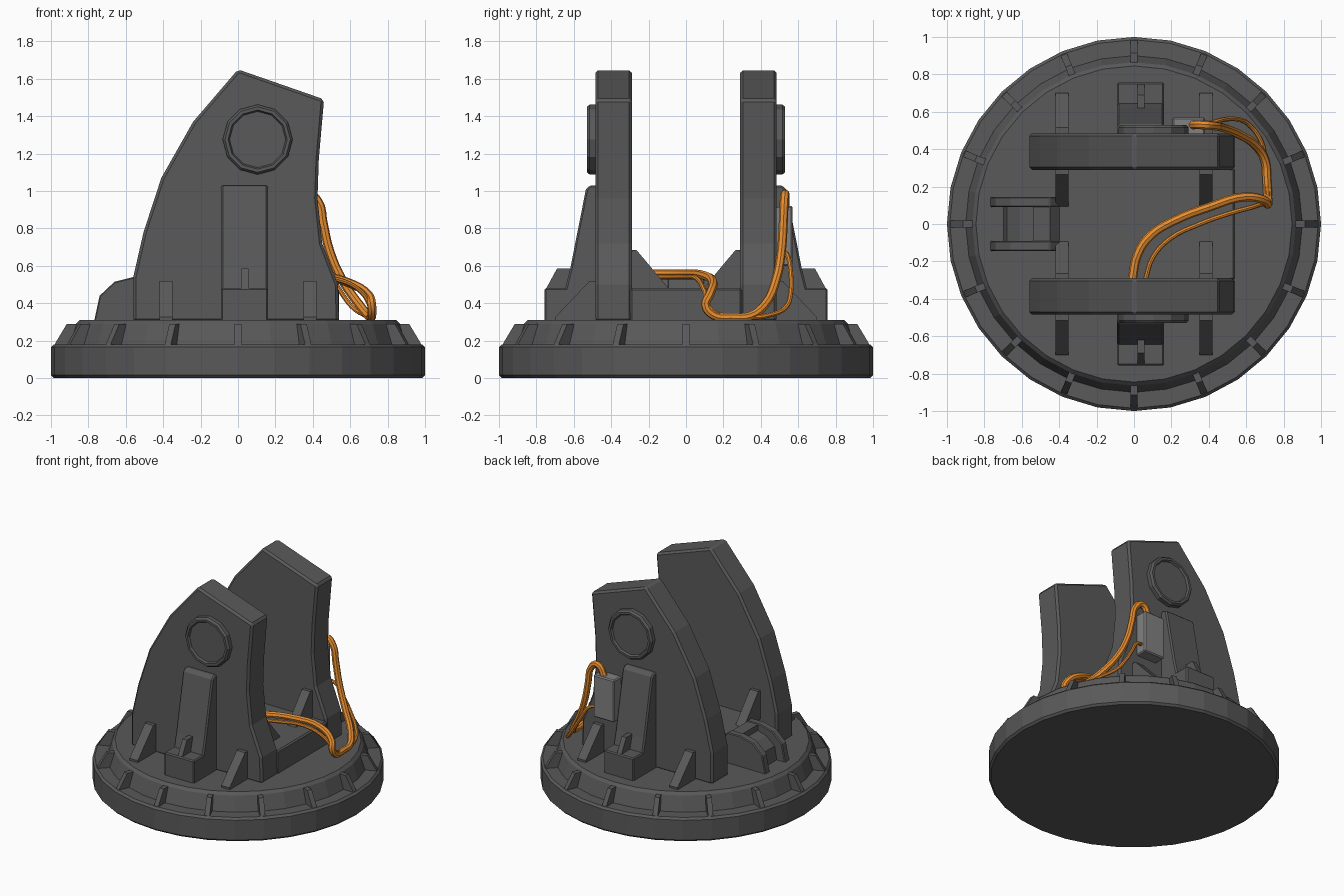
import bpy, bmesh, math
from mathutils import Matrix, Vector

if "Cube" in bpy.data.objects:
    bpy.data.objects.remove(bpy.data.objects["Cube"])


def material(name, rgb):
    m = bpy.data.materials.new(name)
    m.diffuse_color = (*rgb, 1)
    m.use_nodes = True
    m.node_tree.nodes["Principled BSDF"].inputs["Base Color"].default_value = m.diffuse_color
    return m


DARK = material("dark_grey", (0.10, 0.10, 0.10))
LIGHT = material("mid_grey", (0.22, 0.22, 0.22))
ORANGE = material("orange", (0.80, 0.27, 0.03))


def finish(bm, name, mat=DARK, bevel=0, mirror=""):
    bmesh.ops.recalc_face_normals(bm, faces=bm.faces)
    me = bpy.data.meshes.new(name)
    bm.to_mesh(me)
    bm.free()
    me.materials.append(mat)
    ob = bpy.data.objects.new(name, me)
    bpy.context.collection.objects.link(ob)
    if bevel:
        b = ob.modifiers.new("bevel", "BEVEL")
        b.width, b.segments, b.limit_method = bevel, 1, "ANGLE"
        b.angle_limit = math.radians(35)
    if mirror:
        m = ob.modifiers.new("mirror", "MIRROR")
        m.use_axis = ["x" in mirror, "y" in mirror, False]
        m.use_mirror_merge = False
    return ob


def prism(name, pts, axis, a, b, **kw):
    """Extrude a profile: axis y takes (x, z) points, axis x takes (y, z) points."""
    bm = bmesh.new()
    def place(p, t):
        return (p[0], t, p[1]) if axis == "y" else (t, p[0], p[1])
    lo = [bm.verts.new(place(p, a)) for p in pts]
    hi = [bm.verts.new(place(p, b)) for p in pts]
    bm.faces.new(lo)
    bm.faces.new(hi)
    for i in range(len(pts)):
        j = (i + 1) % len(pts)
        bm.faces.new((lo[i], lo[j], hi[j], hi[i]))
    return finish(bm, name, **kw)


def box(name, x0, x1, y0, y1, z0, z1, **kw):
    return prism(name, [(x0, z0), (x1, z0), (x1, z1), (x0, z1)], "y", y0, y1, **kw)


def lathe(name, profile, n, matrix=Matrix(), **kw):
    """Revolve (radius, height) points, capping both ends."""
    bm = bmesh.new()
    rings = [[bm.verts.new(matrix @ Vector((r * math.cos(k * math.tau / n),
                                            r * math.sin(k * math.tau / n), z)))
              for k in range(n)] for r, z in profile]
    bm.faces.new(rings[0])
    bm.faces.new(rings[-1])
    for u, v in zip(rings, rings[1:]):
        for k in range(n):
            j = (k + 1) % n
            bm.faces.new((u[k], u[j], v[j], v[k]))
    return finish(bm, name, **kw)


# Turntable base with raised platform
lathe("base", [(0.985, 0), (1, 0.015), (1, 0.165), (0.985, 0.18), (0.90, 0.18),
               (0.865, 0.29), (0.845, 0.31)], 32)

# Ring of small fins around the platform
for i in range(16):
    fin = prism("base_fin", [(0.84, 0.17), (0.985, 0.17), (0.975, 0.19),
                             (0.915, 0.29), (0.84, 0.29)], "y", -0.018, 0.018)
    fin.rotation_euler.z = i * math.tau / 16

# Pair of tall side walls
prism("side_wall", [(-0.56, 0.3), (-0.56, 0.54), (-0.505, 0.78), (-0.41, 1.07),
                    (-0.24, 1.37), (0, 1.65), (0.46, 1.49), (0.432, 1.17),
                    (0.425, 0.96), (0.45, 0.72), (0.535, 0.5), (0.54, 0.3)],
      "y", 0.29, 0.485, bevel=0.015, mirror="y")

# Floor between the walls
box("cradle_floor", -0.41, 0.54, -0.3, 0.3, 0.3, 0.48, bevel=0.01)

# Pivot bosses, with a shallow recessed face
lathe("pivot_boss", [(0.187, 0), (0.187, 0.075), (0.175, 0.09), (0.158, 0.09),
                     (0.150, 0.075)], 12,
      Matrix.Translation((0.105, 0.44, 1.275)) @ Matrix.Rotation(-math.pi / 2, 4, "X"),
      mirror="y")

# Sloped buttress, foot block and tab on each outer face
prism("buttress", [(0.46, 0.3), (0.645, 0.3), (0.645, 0.48), (0.62, 0.58),
                   (0.535, 1.01), (0.515, 1.03), (0.46, 1.03)],
      "x", -0.09, 0.16, bevel=0.01, mirror="y")
box("foot_block", -0.09, 0.16, 0.5, 0.757, 0.3, 0.48, bevel=0.008, mirror="y")
prism("foot_tab", [(0.6, 0.47), (0.752, 0.47), (0.69, 0.585), (0.6, 0.585)],
      "x", 0.018, 0.055, mirror="y")

# Gussets outside and inside the walls
prism("outer_gusset", [(0.47, 0.3), (0.70, 0.3), (0.70, 0.325), (0.515, 0.52),
                       (0.47, 0.52)], "x", 0.35, 0.42, mirror="xy")
prism("inner_gusset", [(0.30, 0.47), (0.085, 0.47), (0.265, 0.685), (0.30, 0.685)],
      "x", 0.35, 0.42, mirror="xy")

# Stepped bracket at the left end: two cheeks around a lower channel
prism("bracket_cheek", [(-0.77, 0.3), (-0.74, 0.44), (-0.66, 0.515), (-0.56, 0.54),
                        (-0.45, 0.54), (-0.39, 0.475), (-0.39, 0.3)],
      "y", 0.09, 0.145, bevel=0.006, mirror="y")
prism("bracket_core", [(-0.70, 0.3), (-0.68, 0.41), (-0.61, 0.47), (-0.54, 0.49),
                       (-0.54, 0.535), (-0.45, 0.535), (-0.39, 0.47), (-0.39, 0.3)],
      "y", -0.095, 0.095)

# Connector plate on the back wall
box("connector_plate", 0.205, 0.38, 0.47, 0.57, 0.6, 0.92, mat=LIGHT, bevel=0.008)


def cable(name, pts, radius):
    cu = bpy.data.curves.new(name, "CURVE")
    cu.dimensions = "3D"
    cu.bevel_depth, cu.bevel_resolution = radius, 2
    cu.resolution_u, cu.use_fill_caps = 4, True
    sp = cu.splines.new("BEZIER")
    sp.bezier_points.add(len(pts) - 1)
    for bp, p in zip(sp.bezier_points, pts):
        bp.co = p
        bp.handle_left_type = bp.handle_right_type = "AUTO"
    cu.materials.append(ORANGE)
    ob = bpy.data.objects.new(name, cu)
    bpy.context.collection.objects.link(ob)
    bpy.ops.object.select_all(action="DESELECT")
    ob.select_set(True)
    bpy.context.view_layer.objects.active = ob
    bpy.ops.object.convert(target="MESH")
    bpy.ops.object.shade_smooth_by_angle()


# Cables running from the front wall, over the floor, to the connector
cable("thick_cable", [(-0.01, -0.30, 0.555), (0.02, -0.16, 0.555), (0.09, -0.06, 0.555),
                      (0.22, 0.02, 0.555), (0.40, 0.09, 0.55), (0.59, 0.145, 0.51),
                      (0.70, 0.125, 0.44), (0.715, 0.105, 0.39), (0.715, 0.15, 0.335),
                      (0.71, 0.24, 0.325), (0.70, 0.34, 0.33), (0.65, 0.42, 0.39),
                      (0.56, 0.48, 0.52), (0.49, 0.51, 0.68), (0.455, 0.52, 0.83),
                      (0.43, 0.525, 0.94), (0.37, 0.53, 0.985), (0.31, 0.53, 0.90)], 0.024)
cable("thin_cable", [(0.06, -0.30, 0.54), (0.10, -0.18, 0.54), (0.19, -0.08, 0.54),
                     (0.35, 0.00, 0.54), (0.52, 0.06, 0.53), (0.66, 0.10, 0.46),
                     (0.71, 0.13, 0.37), (0.71, 0.22, 0.33), (0.70, 0.34, 0.325),
                     (0.68, 0.44, 0.335), (0.61, 0.535, 0.38), (0.55, 0.56, 0.46),
                     (0.49, 0.56, 0.56), (0.43, 0.545, 0.65), (0.36, 0.525, 0.67)], 0.013)
